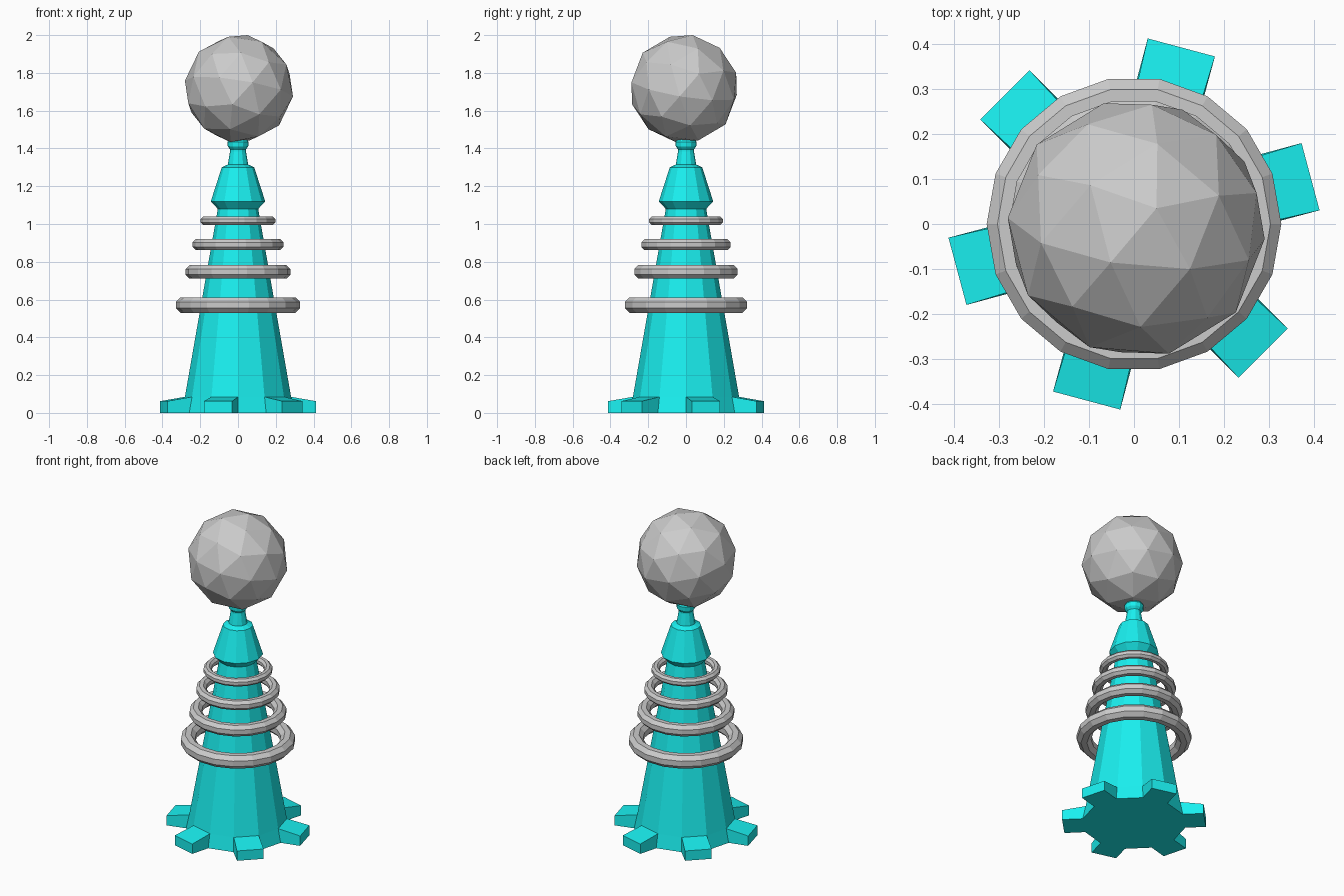
import bpy, bmesh, math
from mathutils import Matrix, Vector

if "Cube" in bpy.data.objects:
    bpy.data.objects.remove(bpy.data.objects["Cube"])

cyan = bpy.data.materials.new("cyan")
cyan.diffuse_color = (0.01, 0.87, 0.87, 1)
cyan.use_nodes = True
cyan.node_tree.nodes["Principled BSDF"].inputs["Base Color"].default_value = cyan.diffuse_color


def finish(bm, name, mat=None):
    bmesh.ops.recalc_face_normals(bm, faces=bm.faces)
    me = bpy.data.meshes.new(name)
    bm.to_mesh(me)
    bm.free()
    if mat:
        me.materials.append(mat)
    ob = bpy.data.objects.new(name, me)
    bpy.context.collection.objects.link(ob)
    return ob


def lathe(bm, profile, n, closed=False):
    """Rings of n vertices for each (radius, z); returns the side faces by band."""
    rings = [[bm.verts.new((r * math.cos(2 * math.pi * i / n),
                            r * math.sin(2 * math.pi * i / n), z)) for i in range(n)]
             for r, z in profile]
    pairs = list(zip(rings, rings[1:]))
    if closed:
        pairs.append((rings[-1], rings[0]))
    else:
        bm.faces.new(rings[0][::-1])
        bm.faces.new(rings[-1])
    return [[bm.faces.new((a[i], a[(i + 1) % n], b[(i + 1) % n], b[i]))
             for i in range(n)] for a, b in pairs]


# Tapered twelve-sided tower with collar and neck
bm = bmesh.new()
bands = lathe(bm, [(0.298, 0), (0.281, 0.085), (0.107, 1.08), (0.144, 1.12),
                   (0.086, 1.30), (0.054, 1.315), (0.042, 1.385),
                   (0.042, 1.395), (0.054, 1.41), (0.056, 1.435), (0.04, 1.46)], 12)

# Six feet pulled out of every other bottom face
for k in range(0, 12, 2):
    ang = math.radians(15 + 30 * k)
    out = Vector((math.cos(ang), math.sin(ang), 0))
    side = Vector((-out.y, out.x, 0))
    new = bmesh.ops.extrude_discrete_faces(bm, faces=[bands[0][k]])["faces"][0]
    for v in new.verts:
        s = math.copysign(0.0775, v.co.dot(side))
        z = 0.062 if v.co.z > 0.04 else 0
        v.co = out * 0.407 + side * s + Vector((0, 0, z))
finish(bm, "tower", cyan)

# Four floating rings, octagonal in section
for i, (outer, half, z) in enumerate([(0.328, 0.041, 0.571), (0.278, 0.035, 0.747),
                                      (0.240, 0.029, 0.891), (0.198, 0.023, 1.017)]):
    bm = bmesh.new()
    t = half / math.cos(math.pi / 8)
    section = [(outer - half + t * math.cos(math.pi * (j + 0.5) / 4),
                z + t * math.sin(math.pi * (j + 0.5) / 4)) for j in range(8)]
    lathe(bm, section, 18, closed=True)
    finish(bm, f"ring_{i + 1}")

# Faceted ball, slightly tilted
bm = bmesh.new()
bmesh.ops.create_icosphere(bm, subdivisions=2, radius=0.29)
tilt = Matrix.Rotation(math.radians(12.7), 4, Vector((-1, 1, 0)).normalized())
bm.transform(Matrix.Translation((0.005, -0.01, 1.717)) @ tilt
             @ Matrix.Rotation(math.radians(14), 4, "Z"))
finish(bm, "ball")
